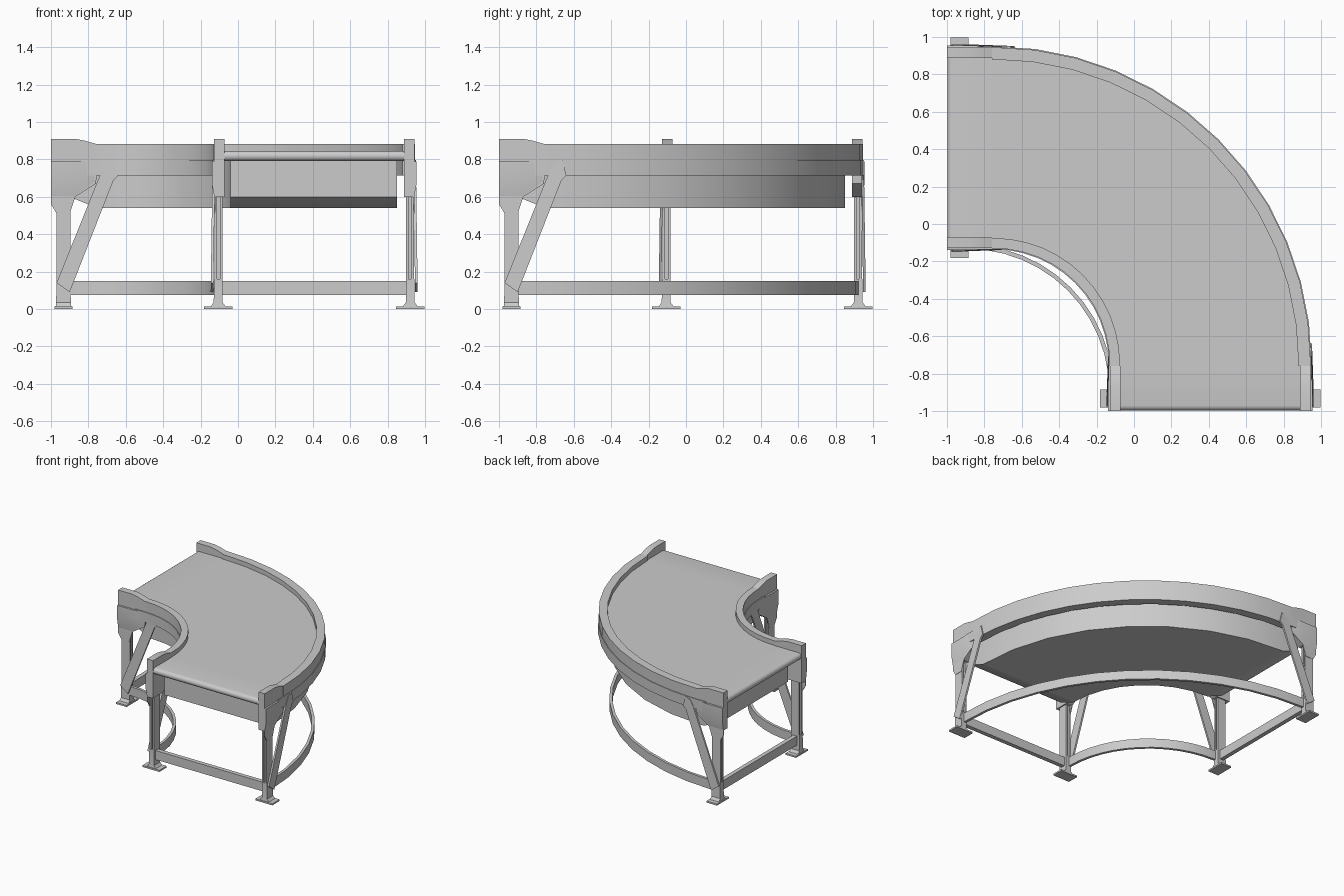
import bpy, bmesh
from math import sin, cos, radians, pi

if "Cube" in bpy.data.objects:
    bpy.data.objects.remove(bpy.data.objects["Cube"])

C = -0.75            # arc centre of belt and rails (same in x and y)
OUT, INN = 1.70, 0.615  # outer and inner rail radii


def finish(name, verts, faces, angle=30):
    bm = bmesh.new()
    vs = [bm.verts.new(v) for v in verts]
    for f in faces:
        bm.faces.new([vs[i] for i in f])
    bmesh.ops.recalc_face_normals(bm, faces=bm.faces[:])
    me = bpy.data.meshes.new(name)
    bm.to_mesh(me)
    bm.free()
    me.shade_smooth()
    me.set_sharp_from_angle(angle=radians(angle))
    ob = bpy.data.objects.new(name, me)
    bpy.context.collection.objects.link(ob)
    return ob


def sweep(name, prof, n, c=C):
    """Sweep (radius, z, straight extension) points round the 90 degree bend.
    The first half of the profile climbs one side, the second half comes back."""
    m, verts = len(prof), []
    verts += [(c - e, c + r, z) for r, z, e in prof]
    for k in range(n + 1):
        a = pi / 2 * (1 - k / n)
        verts += [(c + r * cos(a), c + r * sin(a), z) for r, z, e in prof]
    verts += [(c + r, c - e, z) for r, z, e in prof]
    faces = []
    for s in range(n + 2):
        for i in range(m):
            j = (i + 1) % m
            faces.append((s * m + i, s * m + j, (s + 1) * m + j, (s + 1) * m + i))
    for base in (0, (n + 2) * m):
        for i in range(m // 2 - 1):
            faces.append(tuple(base + q for q in (i, i + 1, m - 2 - i, m - 1 - i)))
    return finish(name, verts, faces)


def bar(name, r0, r1, z0, z1, ext, n, c=C):
    return sweep(name, [(r0, z0, ext), (r0, z1, ext), (r1, z1, ext), (r1, z0, ext)], n, c)


def loft(name, rings):
    """Join equal rings of points and cap both ends."""
    m = len(rings[0])
    verts = [v for r in rings for v in r]
    faces = [tuple(range(m)), tuple(range((len(rings) - 1) * m, len(rings) * m))]
    for s in range(len(rings) - 1):
        for i in range(m):
            j = (i + 1) % m
            faces.append((s * m + i, s * m + j, (s + 1) * m + j, (s + 1) * m + i))
    return finish(name, verts, faces, 20)


def rect(x0, x1, y0, y1, z):
    return [(x0, y0, z), (x1, y0, z), (x1, y1, z), (x0, y1, z)]


def swapped(points, swap):
    return [(y, x, z) if swap else (x, y, z) for x, y, z in points]


# curved belt with rounded ends
half = [(0.818 + 0.027 * sin(t), 0.22 + 0.027 * cos(t))
        for t in [radians(-90 + 22.5 * i) for i in range(9)]]
sweep("belt", [(0.67, z, e) for z, e in half] + [(1.64, z, e) for z, e in half[::-1]], 12)

# enclosed box below the belt, its underside sloping up at both ends
side = [(0.54, 0.005), (0.60, 0.15), (0.79, 0.15)]
sweep("under_box", [(0.71, z, e) for z, e in side] + [(1.6, z, e) for z, e in side[::-1]], 8)

# guard rails and side bands
bar("outer_rail", OUT - 0.07, OUT - 0.005, 0.715, 0.883, 0.01, 12)
bar("inner_rail", INN + 0.005, INN + 0.06, 0.715, 0.883, 0.01, 12)
bar("outer_band", OUT - 0.01, OUT, 0.715, 0.797, 0.09, 12)
bar("inner_band", INN, INN + 0.01, 0.715, 0.797, 0.09, 12)

# lower ring beams, arcs centred between the legs
bar("outer_ring_beam", 1.79, 1.812, 0.075, 0.15, 0.01, 12, -0.89)
bar("inner_ring_beam", 0.757, 0.779, 0.075, 0.15, 0.01, 12, -0.89)

# profiles seen from the side, along the straight end
PLATE = [(-1, 0.91), (-0.87, 0.91), (-0.82, 0.9), (-0.76, 0.883), (-0.755, 0.715),
         (-0.76, 0.67), (-0.87, 0.6), (-1, 0.6)]
SKIRT = [(-1, 0.6), (-0.87, 0.6), (-0.9, 0.51), (-0.97, 0.51), (-1, 0.56)]
PAD = [(-1, 0.79), (-0.78, 0.79), (-0.76, 0.68), (-0.87, 0.6), (-1, 0.6)]
PAD_TOP = [(-1, 0.788), (-0.84, 0.788), (-0.83, 0.72), (-0.88, 0.67), (-1, 0.67)]
BRACE = [(-0.97, 0.14), (-0.73, 0.735), (-0.705, 0.775), (-0.66, 0.797),
         (-0.64, 0.715), (-0.665, 0.69), (-0.90, 0.09)]

for swap, end in ((False, "left"), (True, "front")):
    for s, face, pos in ((1, C + OUT + 0.005, "outer"), (-1, C + INN - 0.005, "inner")):
        tag = f"{end}_{pos}"
        d = lambda v: face - s * v      # depth measured inward from the side face

        def prism(name, rings):
            loft(f"{tag}_{name}", [swapped([(x, d(v), z) for x, z in p], swap) for p, v in rings])

        prism("end_plate", [(PLATE, 0.012), (PLATE, 0.067)])
        prism("end_skirt", [(SKIRT, 0.012), (SKIRT, 0.02)])
        prism("end_pad", [(PAD, 0.013), (PAD_TOP, 0.0)])

        # brace leaning slightly outward at its foot
        loft(f"{tag}_brace", [swapped(
            [(x, d(v - 0.014 * (0.797 - z)), z) for x, z in BRACE], swap) for v in (0.004, 0.018)])

        # I-section leg
        a, b, g = d(0.015), d(0.057), 0.014
        w = s * g
        sec = [(-0.97, a), (-0.895, a), (-0.895, a - w), (-0.92, a - w), (-0.92, b + w),
               (-0.895, b + w), (-0.895, b), (-0.97, b), (-0.97, b + w), (-0.945, b + w),
               (-0.945, a - w), (-0.97, a - w)]
        loft(f"{tag}_leg", [swapped([(x, y, z) for x, y in sec], swap) for z in (0.03, 0.6)])

        # foot plate with tapered socket
        m = d(0.034)
        loft(f"{tag}_foot", [swapped(rect(-0.98, -0.885, m - 0.077, m + 0.077, z), swap)
                             for z in (0, 0.013)])
        loft(f"{tag}_foot_socket", [swapped(rect(-0.933 - p, -0.933 + p, m - q, m + q, z), swap)
                                    for p, q, z in ((0.042, 0.04, 0.013), (0.039, 0.024, 0.035),
                                                    (0.038, 0.022, 0.16))])

    # cross beam between the two legs of this end
    loft(f"{end}_cross_beam", [swapped(rect(-0.95, -0.915, -0.1, 0.91, z), swap)
                               for z in (0.075, 0.15)])
